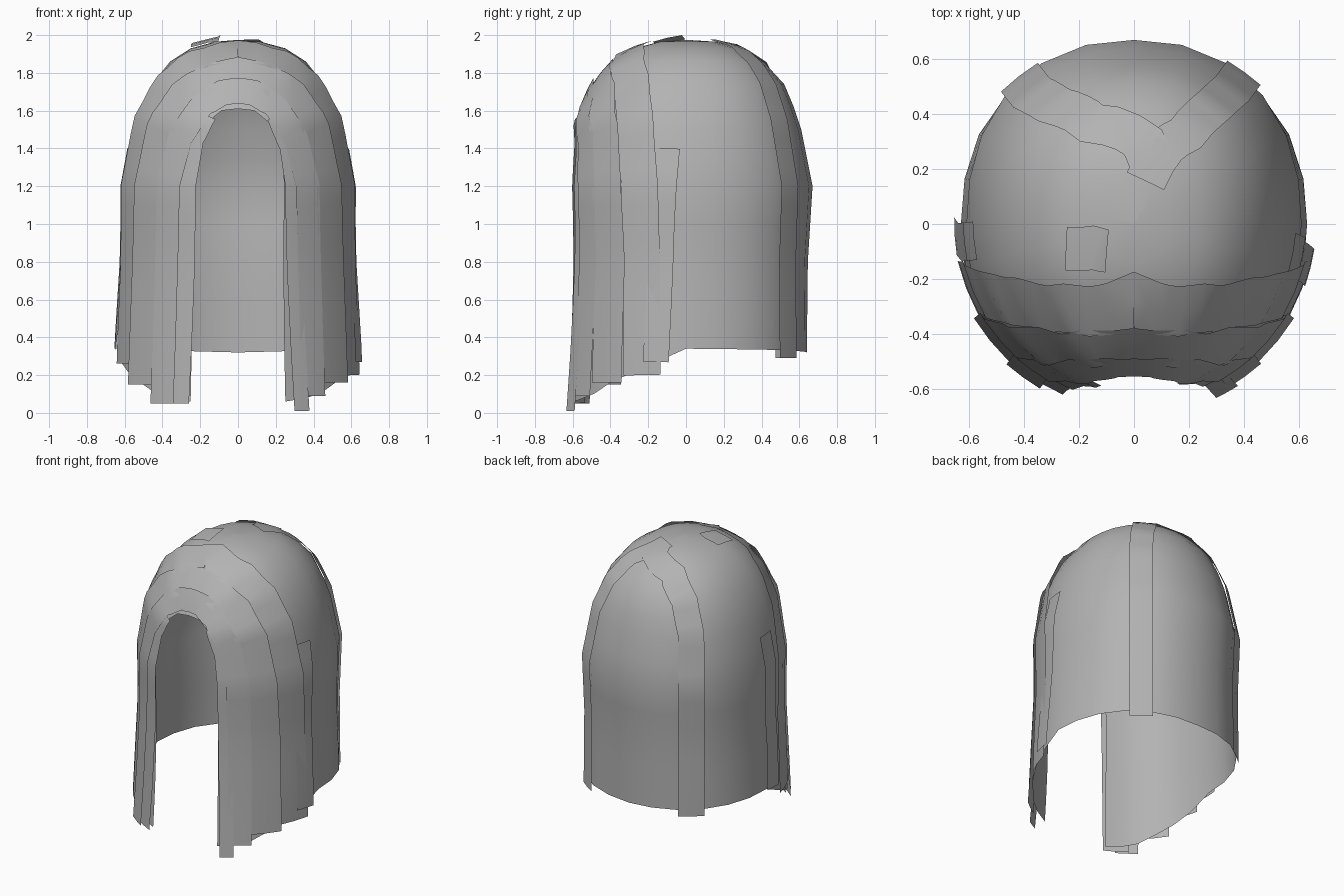
import bpy, bmesh, math
from mathutils import Vector

if "Cube" in bpy.data.objects:
    bpy.data.objects.remove(bpy.data.objects["Cube"])

grey = bpy.data.materials.new("hair grey")
grey.diffuse_color = (0.45, 0.45, 0.45, 1)
grey.use_nodes = True
grey.node_tree.nodes["Principled BSDF"].inputs["Base Color"].default_value = grey.diffuse_color

# Head profile: height, half width, front depth, back depth
ROWS = [(1.975, .001, .001, .001), (1.965, .12, .14, .16), (1.93, .25, .27, .29),
        (1.86, .36, .38, .41), (1.74, .455, .49, .52), (1.55, .545, .58, .60),
        (1.2, .61, .61, .67), (.8, .61, .60, .645), (.35, .63, .61, .64), (0, .635, .63, .64)]
# Hem height by angle from the front, and the arch over the face opening
HEM = [(23, .06), (40, .09), (50, .15), (72, .25), (90, .34), (130, .335), (180, .32)]
ARCH = [(0, 1.61), (9, 1.60), (17, 1.53), (20, 1.46), (23, 1.3)]
EDGE = 23


def lerp(table, x):
    for p, q in zip(table, table[1:]):
        if x <= q[0]:
            f = max(0, (x - p[0]) / (q[0] - p[0]))
            return [a + (b - a) * f for a, b in zip(p[1:], q[1:])]
    return list(table[-1][1:])


def surf(deg, z, off=0.0):
    """Point on the head at an angle from the front and a height."""
    w, f, b = lerp(ROWS[::-1], z)
    a = math.radians(deg)
    s, c = math.sin(a), math.cos(a)
    p = 2.25
    r = (abs(s / w) ** p + abs(c / (f if c > 0 else b)) ** p) ** (-1 / p)
    v = Vector((s * r, -c * r, z))
    if off:
        out = Vector((s, -c, 0))
        w2 = lerp(ROWS[::-1], min(z + .02, 1.97))[0]
        w1 = lerp(ROWS[::-1], z - .02)[0]
        v += off * (out + Vector((0, 0, min(4, max(0, w1 - w2) / .04)))).normalized()
    return v


def finish(bm, name):
    bmesh.ops.remove_doubles(bm, verts=bm.verts, dist=.0015)
    me = bpy.data.meshes.new(name)
    bm.to_mesh(me)
    bm.free()
    me.materials.append(grey)
    ob = bpy.data.objects.new(name, me)
    bpy.context.collection.objects.link(ob)
    bpy.ops.object.select_all(action='DESELECT')
    ob.select_set(True)
    bpy.context.view_layer.objects.active = ob
    bpy.ops.object.shade_smooth_by_angle(angle=math.radians(40))


# Main shell, open below and over the face
half = [0, 9, 17, EDGE, 33, 42, 52, 63, 75, 90, 105, 120, 135, 150, 165, 180]
angles = half + [360 - a for a in half[-2:0:-1]]
levels = [1.975, 1.965, 1.93, 1.86, 1.74, 1.62, 1.5, 1.35, 1.2, 1, .8, .6, .4, .2, 0]
fold = lambda a: min(a, 360 - a)
low = lambda a: lerp(ARCH if fold(a) < EDGE else HEM, fold(a))[0]
bm = bmesh.new()
grid = [[bm.verts.new(surf(a, max(z, low(a)))) for z in levels] for a in angles]
for i, a in enumerate(angles):
    n = (i + 1) % len(angles)
    face_side = min(fold(a), fold(angles[n])) < EDGE
    stop = max(low(a), low(angles[n])) if face_side else -1
    for j in range(len(levels) - 1):
        if levels[j] > stop:
            bm.faces.new((grid[i][j], grid[i][j + 1], grid[n][j + 1], grid[n][j]))
finish(bm, "hair_shell")


def ribbon(name, path, width, off, flare=0.0, steps=4):
    """Flat lock of hair laid along (angle, height) points."""
    pts = []
    for (a0, z0), (a1, z1) in zip(path, path[1:]):
        for k in range(steps):
            f = k / steps
            pts.append((a0 + (a1 - a0) * f, z0 + (z1 - z0) * f))
    pts.append(path[-1])
    place = [surf(a, z, off + flare * max(0, 1 - z)) for a, z in pts]
    bm = bmesh.new()
    rows = []
    for i, (a, z) in enumerate(pts):
        t = place[min(i + 1, len(pts) - 1)] - place[max(i - 1, 0)]
        nrm = surf(a, z, .05) - surf(a, z)
        side = t.cross(nrm).normalized() * width / 2
        sag = nrm.normalized() * width * width * .15
        rows.append([bm.verts.new(v) for v in
                     (place[i] - side - sag, place[i], place[i] + side - sag)])
    for r, s in zip(rows, rows[1:]):
        for k in range(2):
            bm.faces.new((r[k], r[k + 1], s[k + 1], s[k]))
    finish(bm, name)


def arch(path, left_end, right_end):
    """Mirror a path (foot to top) over the head, with own foot heights."""
    right = [(path[0][0], right_end)] + path[1:]
    left = [(-path[0][0], left_end)] + [(-a, z) for a, z in path[1:]]
    return right + left[-2::-1]


# Bands lying over the head from side to side
ribbon("crown_band", arch([(69, .2), (68, .8), (67, 1.2), (62, 1.55), (54, 1.74), (38, 1.86),
                           (0, 1.93)], .26, .2), .21, .012)
ribbon("brow_band", arch([(51, .12), (51, .8), (49, 1.2), (44, 1.5), (34, 1.68), (18, 1.77),
                          (0, 1.80)], .15, .16), .2, .014, .01)
ribbon("fringe_band", arch([(36, .09), (36, .8), (35, 1.2), (30, 1.45), (20, 1.62), (9, 1.69),
                            (0, 1.70)], .05, .09), .15, .018, .02)

# Locks framing the face
ribbon("right_face_lock", [(29, .01), (28, .6), (27, 1.2), (25, 1.4), (19, 1.56)], .09, .016, .035)
ribbon("left_face_lock", [(-30, .05), (-29, .6), (-28, 1.2), (-25, 1.45), (-19, 1.58)],
       .17, .014, .01)

# Locks falling down the back
ribbon("back_left_lock", [(218, .29), (218, .8), (218, 1.2), (218, 1.55), (214, 1.74),
                          (203, 1.87), (164, 1.945)], .17, .012)
ribbon("back_right_lock", [(144, .29), (144, .8), (144, 1.2), (144, 1.55), (146, 1.74),
                           (150, 1.88), (165, 1.965)], .15, .012)

# Loose ends at the sides
ribbon("right_side_lock", [(76, .27), (77, .6), (78, 1.0), (80, 1.4)], .14, .01, .02)
ribbon("left_side_lock", [(-86, .34), (-84, .6), (-84, 1.0), (-84, 1.4)], .14, .01, .02)
# Small tuft on the crown
ribbon("crown_tuft", [(-70, 1.93), (-60, 1.955), (-45, 1.965)], .16, .022)
